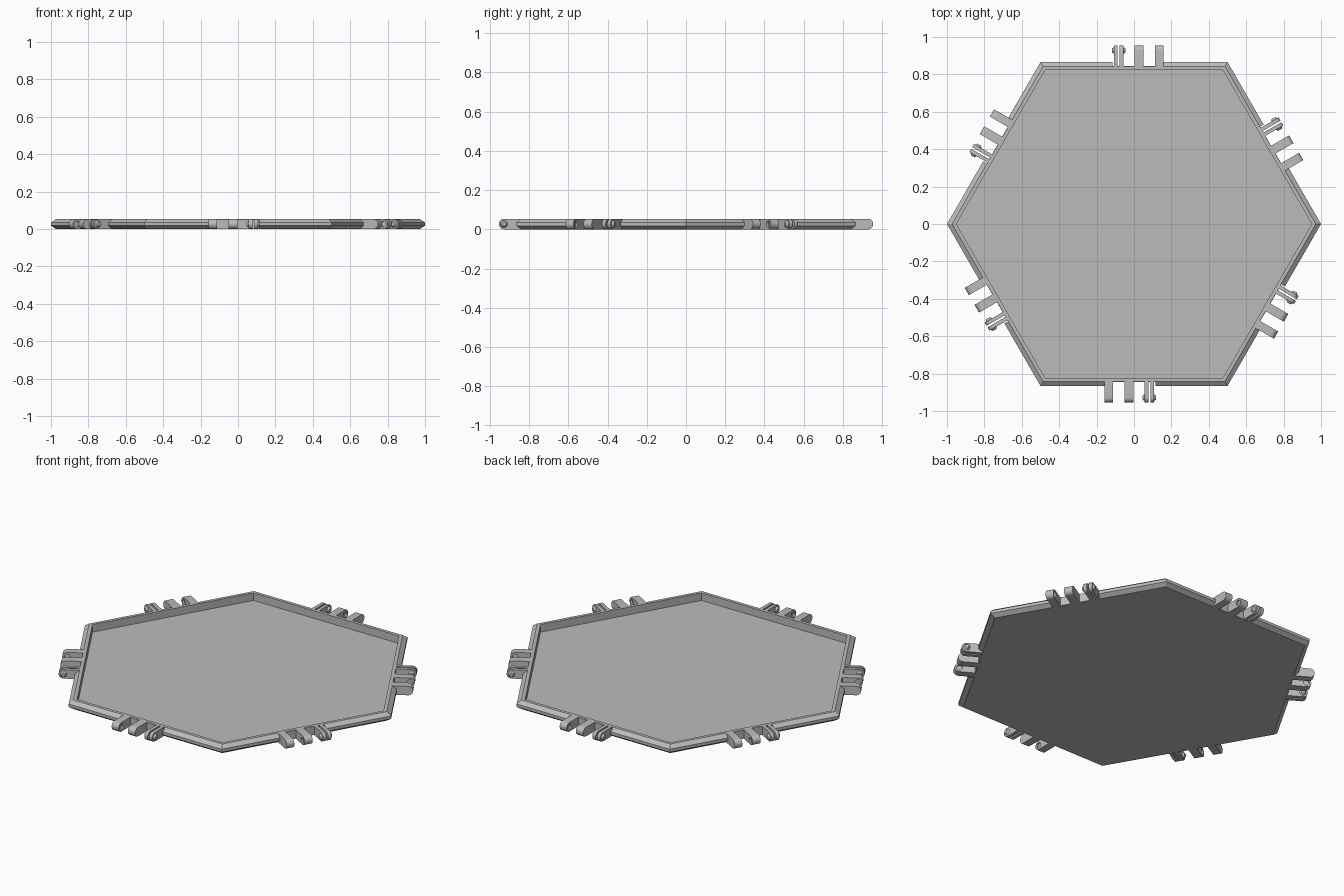
import bpy, bmesh
from math import cos, sin, pi, radians
from mathutils import Matrix

if "Cube" in bpy.data.objects:
    bpy.data.objects.remove(bpy.data.objects["Cube"])

HEIGHT = 0.053
MID = HEIGHT / 2
PIN_R = 0.928                      # distance of the hinge axis from the centre
EDGES = [radians(30 + 60 * k) for k in range(6)]

grey = bpy.data.materials.new("plain grey")
grey.use_nodes = True
grey.diffuse_color = (0.5, 0.5, 0.5, 1)
grey.node_tree.nodes["Principled BSDF"].inputs["Base Color"].default_value = (0.5, 0.5, 0.5, 1)


def make(name, bm):
    bmesh.ops.recalc_face_normals(bm, faces=bm.faces)
    mesh = bpy.data.meshes.new(name)
    bm.to_mesh(mesh)
    bm.free()
    mesh.materials.append(grey)
    obj = bpy.data.objects.new(name, mesh)
    bpy.context.collection.objects.link(obj)
    return obj


def activate(obj):
    bpy.ops.object.select_all(action='DESELECT')
    obj.select_set(True)
    bpy.context.view_layer.objects.active = obj


def cut(obj, cutter):
    activate(obj)
    mod = obj.modifiers.new("cut", 'BOOLEAN')
    mod.operation = 'DIFFERENCE'
    mod.solver = 'EXACT'
    mod.object = cutter
    bpy.ops.object.modifier_apply(modifier=mod.name)
    bpy.data.objects.remove(cutter)


def capsule_plate(bm, u0, u1, inner):
    """Upright plate with a rounded outer end, spanning u0..u1 along the edge."""
    arc = [radians(-90 + 15 * i) for i in range(13)]
    outline = [(inner, 0)] + [(PIN_R + MID * cos(a), MID + MID * sin(a)) for a in arc]
    outline.append((inner, HEIGHT))
    face = bm.faces.new([bm.verts.new((r, u0, z)) for r, z in outline])
    ext = bmesh.ops.extrude_face_region(bm, geom=[face])
    moved = [v for v in ext["geom"] if isinstance(v, bmesh.types.BMVert)]
    bmesh.ops.translate(bm, verts=moved, vec=(0, u1 - u0, 0))


def pin(bm, u, length, r1, r2, direction):
    """Tapered pin along the hinge axis, centred at u."""
    m = Matrix.Translation((PIN_R, u, MID)) @ Matrix.Rotation(-direction * pi / 2, 4, 'X')
    bmesh.ops.create_cone(bm, cap_ends=True, segments=20, radius1=r1, radius2=r2,
                          depth=length, matrix=m)


# Hexagonal tray: section rings of (apothem, height), bottom to floor
section = [(0.842, 0), (0.866, 0.018), (0.866, 0.035), (0.842, HEIGHT),
           (0.823, HEIGHT), (0.823, 0.008)]
bm = bmesh.new()
rings = []
for apothem, z in section:
    rad = apothem / cos(pi / 6)
    rings.append([bm.verts.new((rad * cos(k * pi / 3), rad * sin(k * pi / 3), z))
                  for k in range(6)])
for low, high in zip(rings, rings[1:]):
    for k in range(6):
        n = (k + 1) % 6
        bm.faces.new((low[k], low[n], high[n], high[k]))
bm.faces.new(rings[0])
bm.faces.new(rings[-1])
tray = make("tray", bm)

# Clearance notches in the rim beside the hinge parts
bm = bmesh.new()
for angle in EDGES:
    for u0, u1 in ((-0.112, -0.052), (-0.004, 0.114)):
        m = (Matrix.Rotation(angle, 4, 'Z')
             @ Matrix.Translation((0.894, (u0 + u1) / 2, MID))
             @ Matrix.Diagonal((0.1, u1 - u0, 0.2, 1)))
        bmesh.ops.create_cube(bm, size=1, matrix=m)
cut(tray, make("notch_cutter", bm))

for i, angle in enumerate(EDGES, 1):
    turn = Matrix.Rotation(angle, 4, 'Z')

    # Pair of solid tabs with facing sockets
    bm = bmesh.new()
    capsule_plate(bm, -0.157, -0.112, 0.832)
    capsule_plate(bm, -0.052, -0.004, 0.832)
    tabs = make(f"hinge_tabs_{i}", bm)
    bm = bmesh.new()
    pin(bm, -0.082, 0.08, 0.016, 0.016, 1)
    cut(tabs, make("socket_cutter", bm))

    # Split clip with a pin on each outer side
    bm = bmesh.new()
    capsule_plate(bm, 0.057, 0.077, 0.832)
    capsule_plate(bm, 0.087, 0.107, 0.832)
    pin(bm, 0.052, 0.012, 0.019, 0.011, -1)
    pin(bm, 0.112, 0.012, 0.019, 0.011, 1)
    clip = make(f"hinge_clip_{i}", bm)

    for obj in (tabs, clip):
        obj.data.transform(turn)
        activate(obj)
        bpy.ops.object.shade_smooth_by_angle(angle=radians(30))
